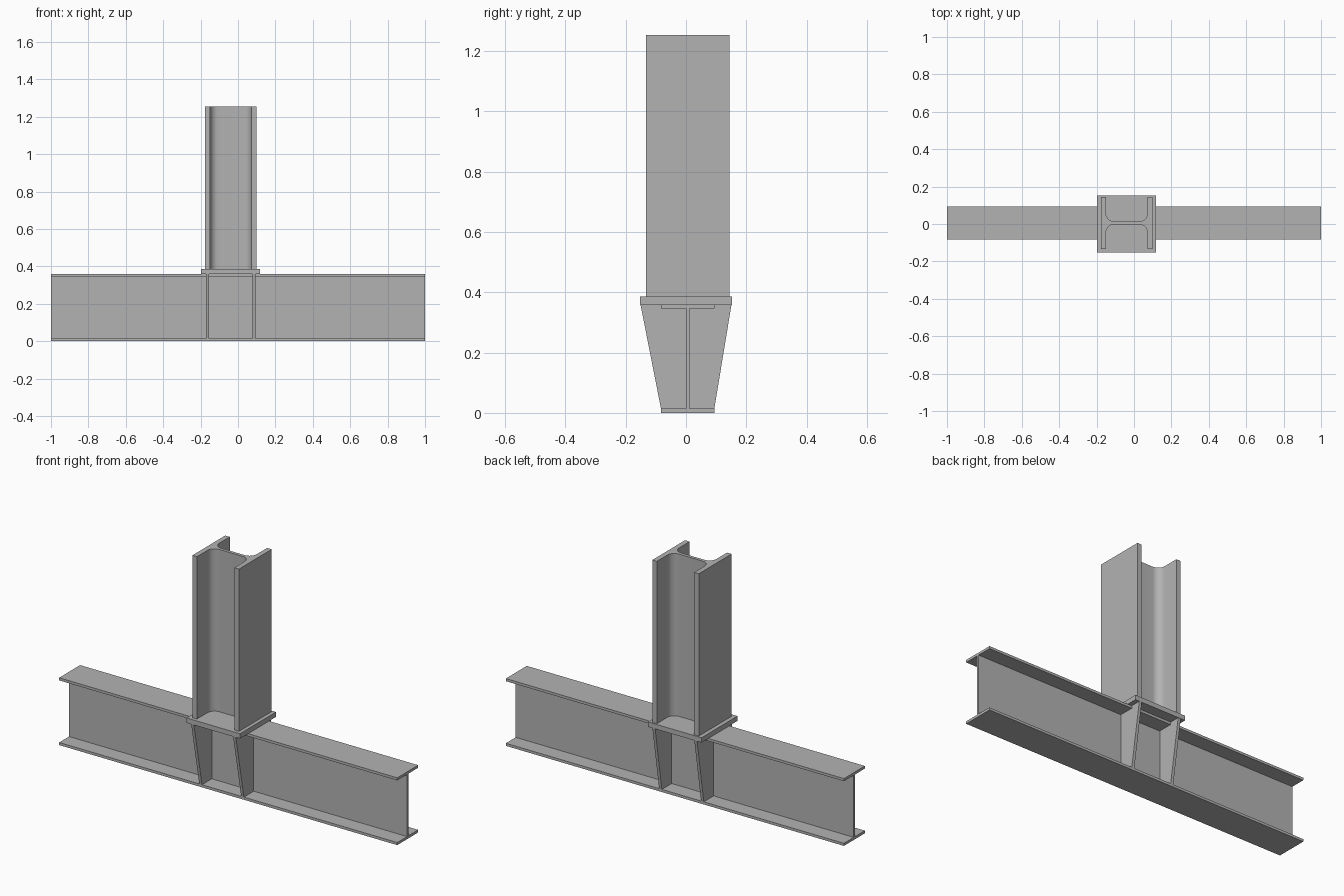
import bpy, bmesh, math
from mathutils import Vector

if "Cube" in bpy.data.objects:
    bpy.data.objects.remove(bpy.data.objects["Cube"])

steel = bpy.data.materials.new("steel grey")
steel.diffuse_color = (0.45, 0.45, 0.45, 1)
steel.use_nodes = True
steel.node_tree.nodes["Principled BSDF"].inputs["Base Color"].default_value = steel.diffuse_color

CX, CY = -0.039, 0.0055          # column axis; the beam shares CY
BEAM_H, BEAM_B, BEAM_TF, BEAM_TW = 0.36, 0.177, 0.014, 0.011
COL_H, COL_B, COL_TF, COL_TW, COL_R = 0.275, 0.277, 0.027, 0.017, 0.042
PLATE_TOP, TOP = 0.386, 1.254


def prism(name, outline, to_world, start, end):
    """Extrude a 2D outline from start to end; to_world maps (u, v, w) to x, y, z."""
    bm = bmesh.new()
    verts = [bm.verts.new(to_world(u, v, start)) for u, v in outline]
    face = bm.faces.new(verts)
    ext = bmesh.ops.extrude_face_region(bm, geom=[face])
    shift = Vector(to_world(0, 0, end)) - Vector(to_world(0, 0, start))
    bmesh.ops.translate(bm, vec=shift,
                        verts=[g for g in ext["geom"] if isinstance(g, bmesh.types.BMVert)])
    bmesh.ops.recalc_face_normals(bm, faces=bm.faces)
    mesh = bpy.data.meshes.new(name)
    bm.to_mesh(mesh)
    bm.free()
    mesh.materials.append(steel)
    ob = bpy.data.objects.new(name, mesh)
    bpy.context.collection.objects.link(ob)
    return ob


def i_section(h, b, tf, tw, r=0.0, steps=8):
    """I profile centred on the origin: u along the depth, v along the flange width."""
    quarter = [(h / 2, b / 2), (h / 2 - tf, b / 2)]
    if r:
        cu, cv = h / 2 - tf - r, tw / 2 + r
        for i in range(steps + 1):
            a = -math.pi / 2 * i / steps
            quarter.append((cu + r * math.cos(a), cv + r * math.sin(a)))
    else:
        quarter.append((h / 2 - tf, tw / 2))
    pts = quarter + [(-u, v) for u, v in reversed(quarter)]
    return pts + [(-u, -v) for u, v in pts]


def along_x(u, v, w):
    return (w, v, u)


def along_z(u, v, w):
    return (u, v, w)


# Horizontal beam
prism("beam", [(u + BEAM_H / 2, v + CY) for u, v in i_section(BEAM_H, BEAM_B, BEAM_TF, BEAM_TW)],
      along_x, -1, 1)

# Column with rounded web roots
column = prism("column", [(u + CX, v + CY) for u, v in i_section(COL_H, COL_B, COL_TF, COL_TW, COL_R)],
               along_z, PLATE_TOP, TOP)
bpy.context.view_layer.objects.active = column
column.select_set(True)
bpy.ops.object.shade_smooth_by_angle(angle=math.radians(30))

# Base plate between beam and column
prism("base_plate", [(-0.198, -0.152), (0.118, -0.152), (0.118, 0.152), (-0.198, 0.152)],
      along_z, BEAM_H, PLATE_TOP)

# Tapered stiffeners under each column flange, notched round the beam's top flange
for side, sx in (("left", -1), ("right", 1)):
    x = CX + sx * (COL_H - COL_TF) / 2
    for face, sy in (("front", -1), ("back", 1)):
        web = CY + sy * BEAM_TW / 2
        edge = CY + sy * BEAM_B / 2
        outline = [(BEAM_TF, web), (BEAM_TF, edge), (BEAM_H, sy * 0.151),
                   (BEAM_H, edge), (BEAM_H - BEAM_TF, edge), (BEAM_H - BEAM_TF, web)]
        prism(f"stiffener_{side}_{face}", outline, along_x, x - 0.008, x + 0.008)
